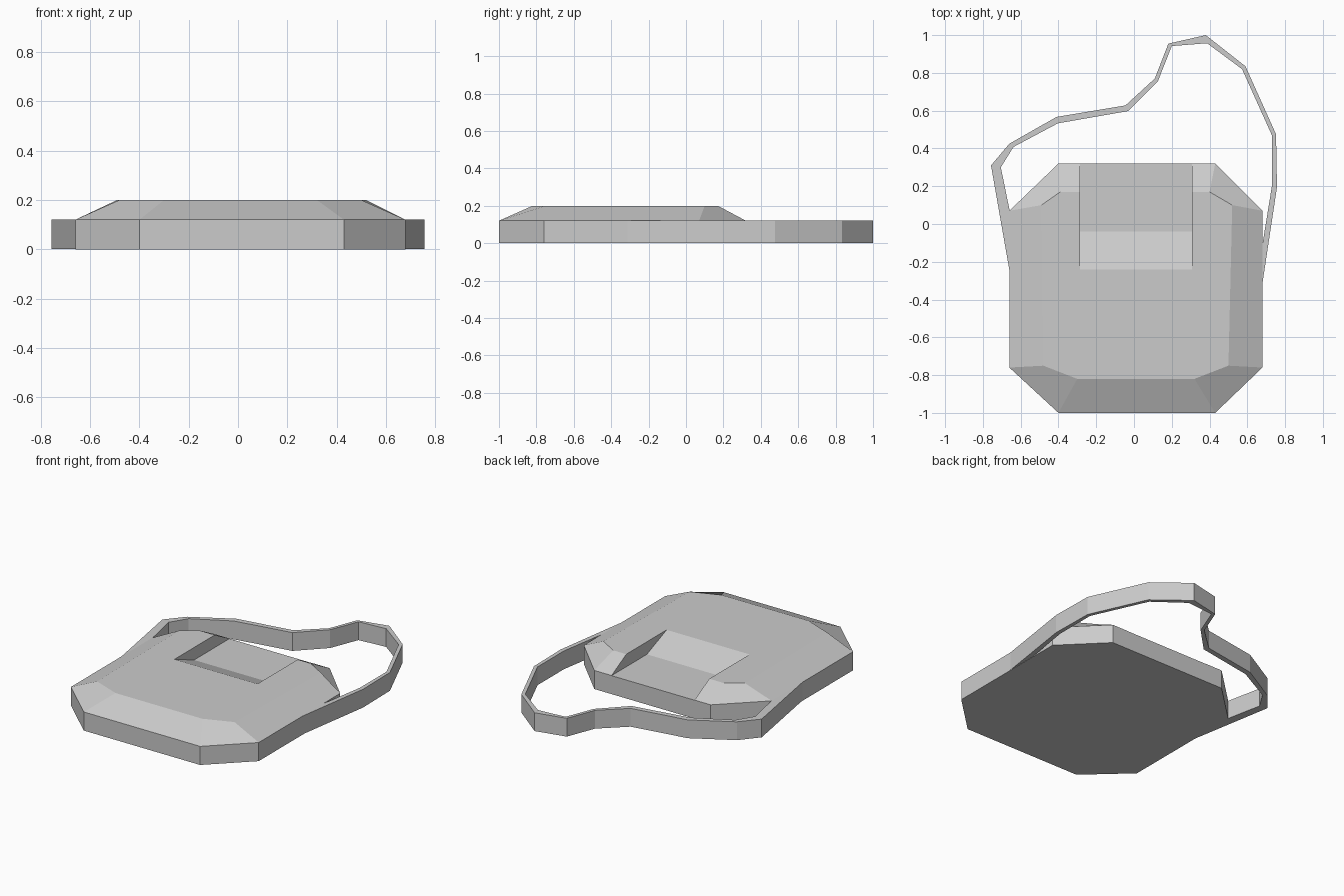
import bpy
import bmesh

cube = bpy.data.objects.get("Cube")
if cube:
    bpy.data.objects.remove(cube, do_unlink=True)

GREY = (0.6, 0.6, 0.6, 1)
mat = bpy.data.materials.new("plain grey")
mat.use_nodes = True
mat.diffuse_color = GREY
mat.node_tree.nodes["Principled BSDF"].inputs["Base Color"].default_value = GREY


def loft(name, rings, cap=True):
    """Join rings of points with quads, and close both ends."""
    bm = bmesh.new()
    loops = [[bm.verts.new(p) for p in ring] for ring in rings]
    n = len(loops[0])
    for low, high in zip(loops, loops[1:]):
        for i in range(n):
            j = (i + 1) % n
            bm.faces.new((low[i], low[j], high[j], high[i]))
    bm.faces.new(loops[0][::-1])
    bm.faces.new(loops[-1])
    bmesh.ops.recalc_face_normals(bm, faces=bm.faces)
    mesh = bpy.data.meshes.new(name)
    bm.to_mesh(mesh)
    bm.free()
    mesh.materials.append(mat)
    obj = bpy.data.objects.new(name, mesh)
    bpy.context.collection.objects.link(obj)
    return obj


def at_height(outline, z):
    return [(x, y, z) for x, y in outline]


# Bag body: octagonal slab with a bevelled upper side
RIM = 0.12
TOP = 0.2
rim = [(-0.4, -1), (0.43, -1), (0.68, -0.76), (0.68, 0.07),
       (0.43, 0.32), (-0.4, 0.32), (-0.66, 0.07), (-0.66, -0.76)]
crown = [(-0.3, -0.82), (0.32, -0.82), (0.5, -0.75), (0.52, 0.1),
         (0.4, 0.17), (-0.39, 0.17), (-0.49, 0.1), (-0.48, -0.75)]
body = loft("bag_body", [at_height(rim, 0), at_height(rim, RIM), at_height(crown, TOP)])

# Recess at the back: sloped front end, flat floor, straight sides
floor = RIM - 0.001
section = [(-0.49, 0.3), (-0.04, floor), (0.5, floor), (0.5, 0.3)]
cutter = loft("recess_cutter", [[(x, y, z) for y, z in section] for x in (-0.285, 0.307)])
cutter.hide_render = True
cut = body.modifiers.new("recess", "BOOLEAN")
cut.operation = "DIFFERENCE"
cut.solver = "EXACT"
cut.object = cutter
bpy.context.view_layer.objects.active = body
bpy.ops.object.modifier_apply(modifier=cut.name)
bpy.data.objects.remove(cutter, do_unlink=True)

# Strap: upright band looping behind the bag, outer and inner edges
outer = [(-0.65, -0.3), (-0.757, 0.31), (-0.66, 0.425), (-0.41, 0.567), (-0.045, 0.628),
         (0.11, 0.77), (0.182, 0.955), (0.38, 1), (0.59, 0.835), (0.752, 0.475),
         (0.757, 0.195), (0.67, -0.38)]
inner = [(-0.65, 0.03), (-0.705, 0.3), (-0.638, 0.408), (-0.403, 0.533), (-0.03, 0.598),
         (0.127, 0.757), (0.2, 0.942), (0.387, 0.957), (0.572, 0.82), (0.73, 0.47),
         (0.73, 0.2), (0.67, -0.17)]
loft("strap", [[(a, b, 0.002), (c, d, 0.002), (c, d, RIM), (a, b, RIM)]
               for (a, b), (c, d) in zip(outer, inner)])
